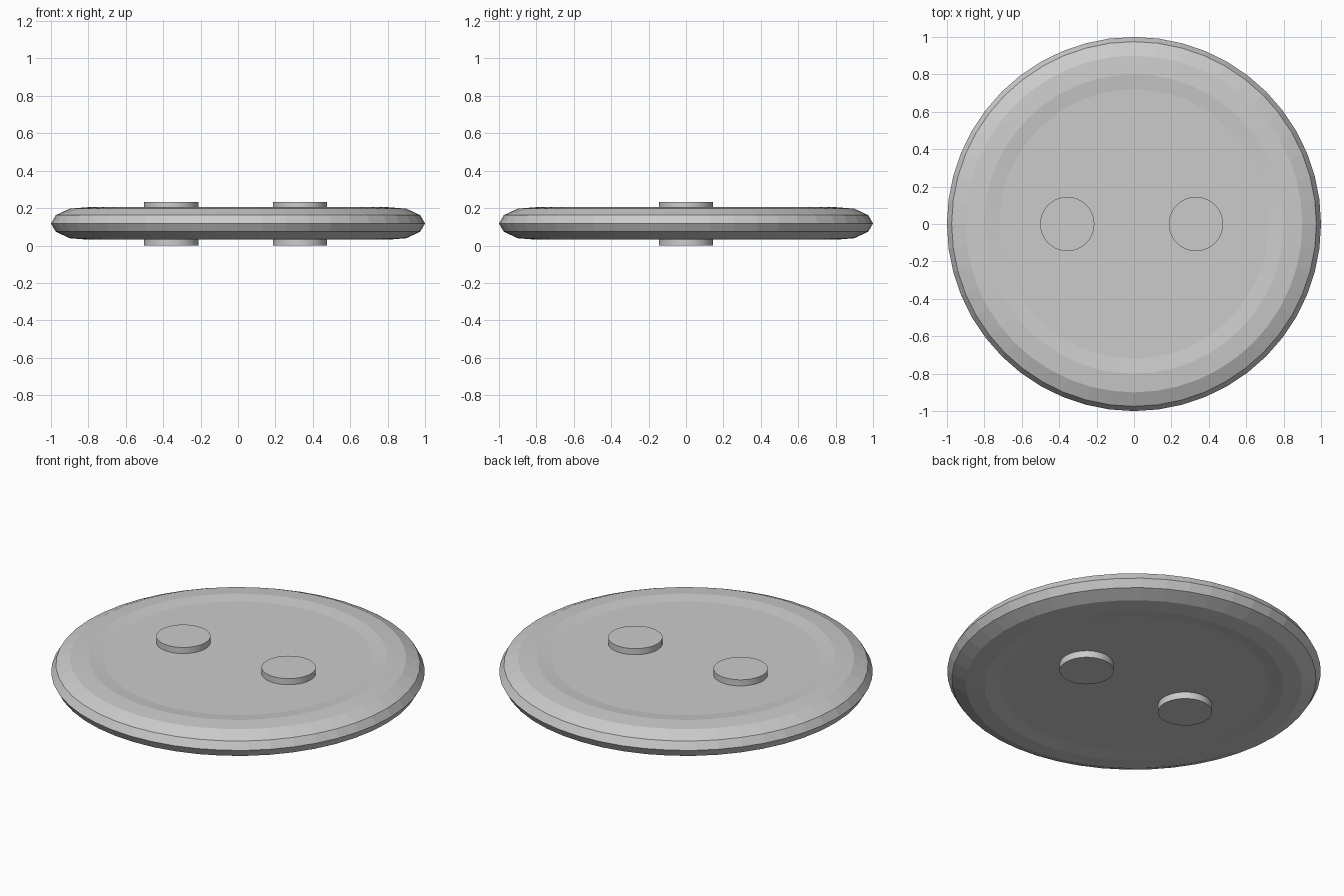
import bpy, bmesh, math

if "Cube" in bpy.data.objects:
    bpy.data.objects.remove(bpy.data.objects["Cube"])

def make_object(name, bm):
    bmesh.ops.recalc_face_normals(bm, faces=bm.faces)
    mesh = bpy.data.meshes.new(name)
    bm.to_mesh(mesh)
    bm.free()
    obj = bpy.data.objects.new(name, mesh)
    bpy.context.collection.objects.link(obj)
    return obj

def lathe(name, profile, sides):
    """Spin (radius, z) points around z and cap both ends."""
    bm = bmesh.new()
    rings = [[bm.verts.new((r * math.cos(2 * math.pi * i / sides),
                            r * math.sin(2 * math.pi * i / sides), z))
              for i in range(sides)] for r, z in profile]
    for a, b in zip(rings, rings[1:]):
        for i in range(sides):
            j = (i + 1) % sides
            bm.faces.new((a[i], a[j], b[j], b[i]))
    bm.faces.new(rings[0])
    bm.faces.new(rings[-1])
    return make_object(name, bm)

# Disc with rounded rim and shallow dished faces, symmetric about mid height
MID = 0.118
half = [(0.72, 0.078), (0.80, 0.087), (0.90, 0.079), (0.975, 0.044)]
profile = ([(r, MID - h) for r, h in half] + [(1.0, MID)]
           + [(r, MID + h) for r, h in reversed(half)])
lathe("button_disc", profile, 48)

# Two round pegs passing through the disc
for name, x in (("left_peg", -0.357), ("right_peg", 0.331)):
    peg = lathe(name, [(0.145, 0.0), (0.145, 0.232)], 48)
    peg.location.x = x
    for p in peg.data.polygons:
        p.use_smooth = len(p.vertices) == 4
    peg.data.set_sharp_from_angle(angle=math.radians(30))
